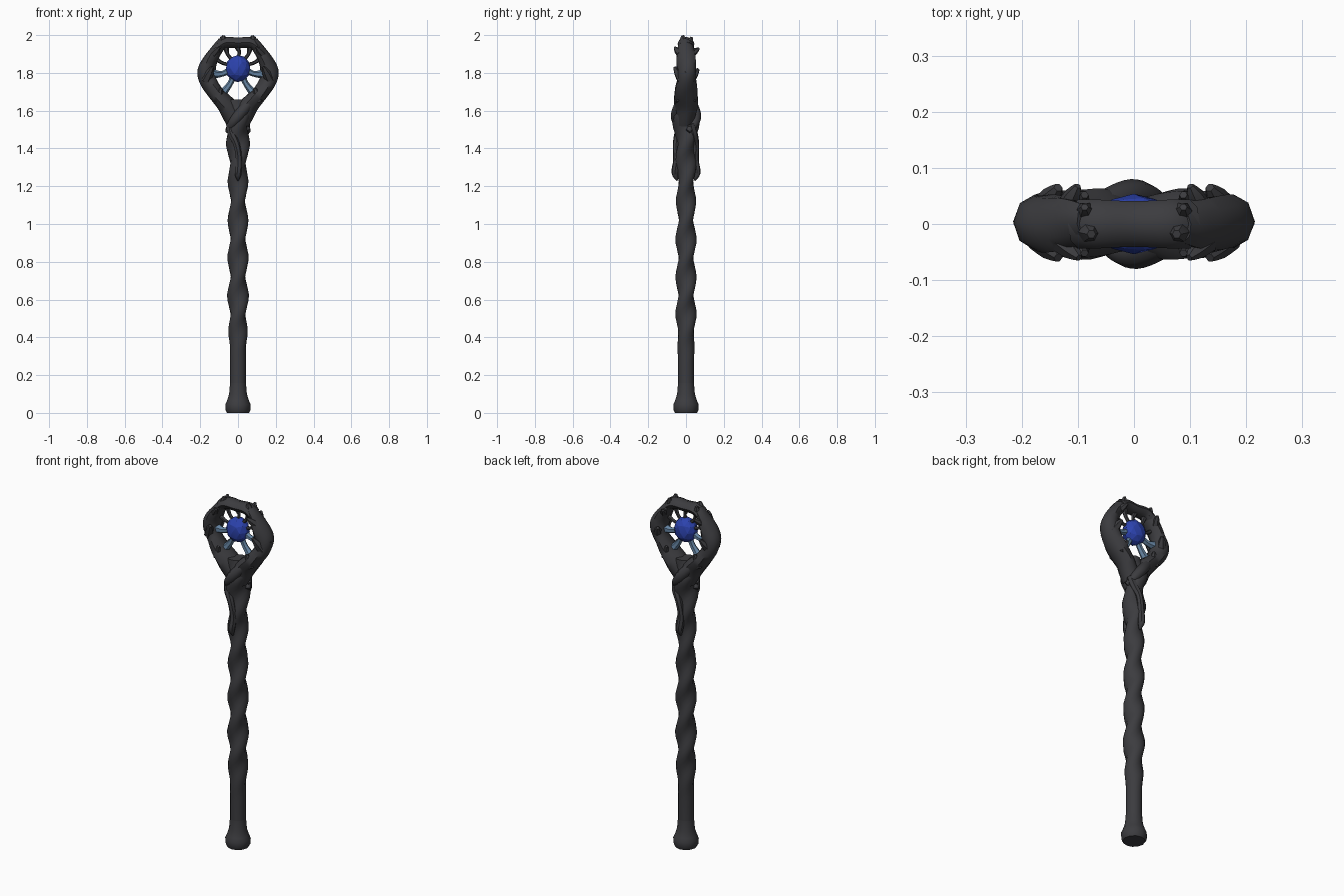
import bpy, bmesh, math
from mathutils import Vector

if "Cube" in bpy.data.objects:
    bpy.data.objects.remove(bpy.data.objects["Cube"])

def mat(name, col):
    m = bpy.data.materials.new(name)
    m.diffuse_color = (*col, 1)
    m.use_nodes = True
    m.node_tree.nodes["Principled BSDF"].inputs["Base Color"].default_value = m.diffuse_color
    return m

WOOD = mat("charcoal wood", (0.045, 0.045, 0.05))
BLUE = mat("deep blue crystal", (0.025, 0.055, 0.42))
PALE = mat("pale steel blue", (0.13, 0.23, 0.36))

def finish(name, bm, m, angle=50):
    bmesh.ops.recalc_face_normals(bm, faces=bm.faces)
    me = bpy.data.meshes.new(name)
    bm.to_mesh(me)
    bm.free()
    me.materials.append(m)
    ob = bpy.data.objects.new(name, me)
    bpy.context.collection.objects.link(ob)
    bpy.ops.object.select_all(action='DESELECT')
    ob.select_set(True)
    bpy.context.view_layer.objects.active = ob
    bpy.ops.object.shade_smooth_by_angle(angle=math.radians(angle))
    return ob

def spline(keys, steps):
    """Catmull-Rom through (x, y, z, radius) keys."""
    k = [Vector(p) for p in keys]
    k = [k[0]] + k + [k[-1]]
    out = []
    for i in range(1, len(k) - 2):
        a, b, c, d = k[i - 1:i + 3]
        for s in range(steps):
            t = s / steps
            out.append(0.5 * (2*b + (c - a)*t + (2*a - 5*b + 4*c - d)*t*t + (3*b - a - 3*c + d)*t**3))
    return out + [k[-2]]

def tube(name, keys, m, steps=4, sides=10, ys=1.0, lump=None):
    """Loft along keys; lump(point, angle) scales the radius."""
    pts = spline(keys, steps)
    bm = bmesh.new()
    rings = []
    for i, p in enumerate(pts):
        t = (pts[min(i + 1, len(pts) - 1)] - pts[max(i - 1, 0)]).to_3d().normalized()
        n = Vector((0, 1, 0)).cross(t)
        n = n.normalized() if n.length > 0.05 else Vector((1, 0, 0))
        b = t.cross(n)
        ring = []
        for j in range(sides):
            a = 2 * math.pi * j / sides
            r = p[3] * (lump(p, a) if lump else 1)
            ring.append(bm.verts.new(p.to_3d() + n * (r * math.cos(a)) + b * (r * ys * math.sin(a))))
        rings.append(ring)
    for r0, r1 in zip(rings, rings[1:]):
        for j in range(sides):
            k = (j + 1) % sides
            bm.faces.new((r0[j], r0[k], r1[k], r1[j]))
    bm.faces.new(rings[0])
    bm.faces.new(rings[-1])
    return finish(name, bm, m)

# twisted shaft: oval section turning half a revolution every 0.2
def twist(p, a):
    amp = 0.19 * min(1, max(0, (p[2] - 0.28) / 0.25))
    return 1 + amp * math.cos(2 * (a - math.pi * (p[2] - 0.62) / 0.2))

prof = [(0.33, .043), (0.45, .047), (0.6, .049), (0.75, .047), (0.9, .048), (1.05, .046),
        (1.2, .046), (1.35, .051), (1.48, .056), (1.58, .062), (1.66, .045)]
tube("shaft", [(0, 0, z, r) for z, r in [(0.05, .043), (0.18, .042)] + prof], WOOD,
     steps=5, sides=12, lump=twist)

# flared foot
bm = bmesh.new()
foot = [(0, .058), (.015, .066), (.045, .067), (.065, .058), (.1, .047), (.16, .042)]
rings = [[bm.verts.new((r * math.cos(j * math.pi / 6), r * math.sin(j * math.pi / 6), z))
          for j in range(12)] for z, r in foot]
for r0, r1 in zip(rings, rings[1:]):
    for j in range(12):
        bm.faces.new((r0[j], r0[(j + 1) % 12], r1[(j + 1) % 12], r1[j]))
bm.faces.new(rings[0])
bm.faces.new(rings[-1])
finish("foot", bm, WOOD, 40)

# root strands clinging to front and back of the upper shaft, wrapping into the neck
for s, nm in ((-1, "front"), (1, "back")):
    tube(nm + "_root", [(0, s*.045, 1.23, .004), (0, s*.058, 1.27, .019), (-s*.005, s*.05, 1.34, .018),
                        (s*.008, s*.052, 1.42, .018), (s*.035, s*.04, 1.48, .022),
                        (s*.045, s*.025, 1.53, .02)], WOOD, sides=7)
    tube(nm + "_neck_wrap", [(s*.055, s*.01, 1.49, .014), (s*.03, s*.042, 1.53, .025),
                             (-s*.005, s*.05, 1.575, .03), (-s*.05, s*.035, 1.63, .028),
                             (-s*.085, s*.015, 1.68, .02)], WOOD, sides=8)

# head frame: two gnarled arms joined by a thinner top bar
def gnarl(p, a):
    return 1 + 0.11 * math.cos(2 * a - 28 * p[2])

for s, nm in ((-1, "left"), (1, "right")):
    tube(nm + "_arm", [(s*.015, 0, 1.53, .04), (s*.05, 0, 1.615, .05), (s*.115, 0, 1.69, .047),
                       (s*.157, .004, 1.755, .043), (s*.166, .004, 1.81, .044), (s*.145, 0, 1.87, .04),
                       (s*.11, 0, 1.925, .034), (s*.08, 0, 1.965, .027)], WOOD, ys=1.22, lump=gnarl)
    # thorns: (start, tip, radius)
    for i, (a, b, r) in enumerate([
            ((.085, -.01, 1.94), (.076, -.018, 1.998), .026),
            ((.085, .015, 1.94), (.088, .03, 1.99), .022),
            ((.13, -.03, 1.9), (.098, -.06, 1.935), .022),
            ((.12, .03, 1.9), (.1, .068, 1.93), .02),
            ((.17, -.02, 1.76), (.135, -.06, 1.83), .028),
            ((.165, .02, 1.76), (.135, .065, 1.82), .028),
            ((.17, 0, 1.77), (.208, .0, 1.81), .03),
            ((.11, -.03, 1.65), (.088, -.052, 1.72), .024),
            ((.11, .03, 1.65), (.088, .052, 1.72), .024)]):
        A, B = Vector((s*a[0], *a[1:])), Vector((s*b[0], *b[1:]))
        tube(f"{nm}_thorn_{i}", [(*A, r), (*A.lerp(B, .6), r*.75), (*B, r*.3)], WOOD, steps=2, sides=6)
tube("top_bar", [(-.1, 0, 1.94, .03), (-.065, 0, 1.96, .03), (0, 0, 1.959, .028),
                 (.065, 0, 1.96, .03), (.1, 0, 1.94, .03)], WOOD, sides=8, ys=1.45)

# faceted gem
bm = bmesh.new()
bmesh.ops.create_icosphere(bm, subdivisions=2, radius=1)
for v in bm.verts:
    v.co = (v.co.x * .067, v.co.y * .054, 1.823 + v.co.z * .072)
finish("gem", bm, BLUE, 15)

# prongs radiating from the gem, pale below and dark above: (angle, reach, material)
for i, (deg, reach, m) in enumerate([(-58, .155, PALE), (-122, .155, PALE), (-14, .135, PALE),
                                     (194, .135, PALE), (24, .14, WOOD), (156, .14, WOOD),
                                     (58, .13, WOOD), (122, .13, WOOD), (90, .12, WOOD)]):
    a = math.radians(deg)
    r = .02 if m is PALE else .012
    keys = []
    for d, k, bend in ((.05, .9, 0), (.085, .75, .08), (reach - .02, 1, .02), (reach, 1.4, -.04)):
        b = a + bend * (1 if math.cos(a) < 0 else -1)
        keys.append((d * math.cos(b), 0, 1.823 + d * math.sin(b), r * k))
    tube(f"prong_{i}", keys, m, steps=3, sides=6)
